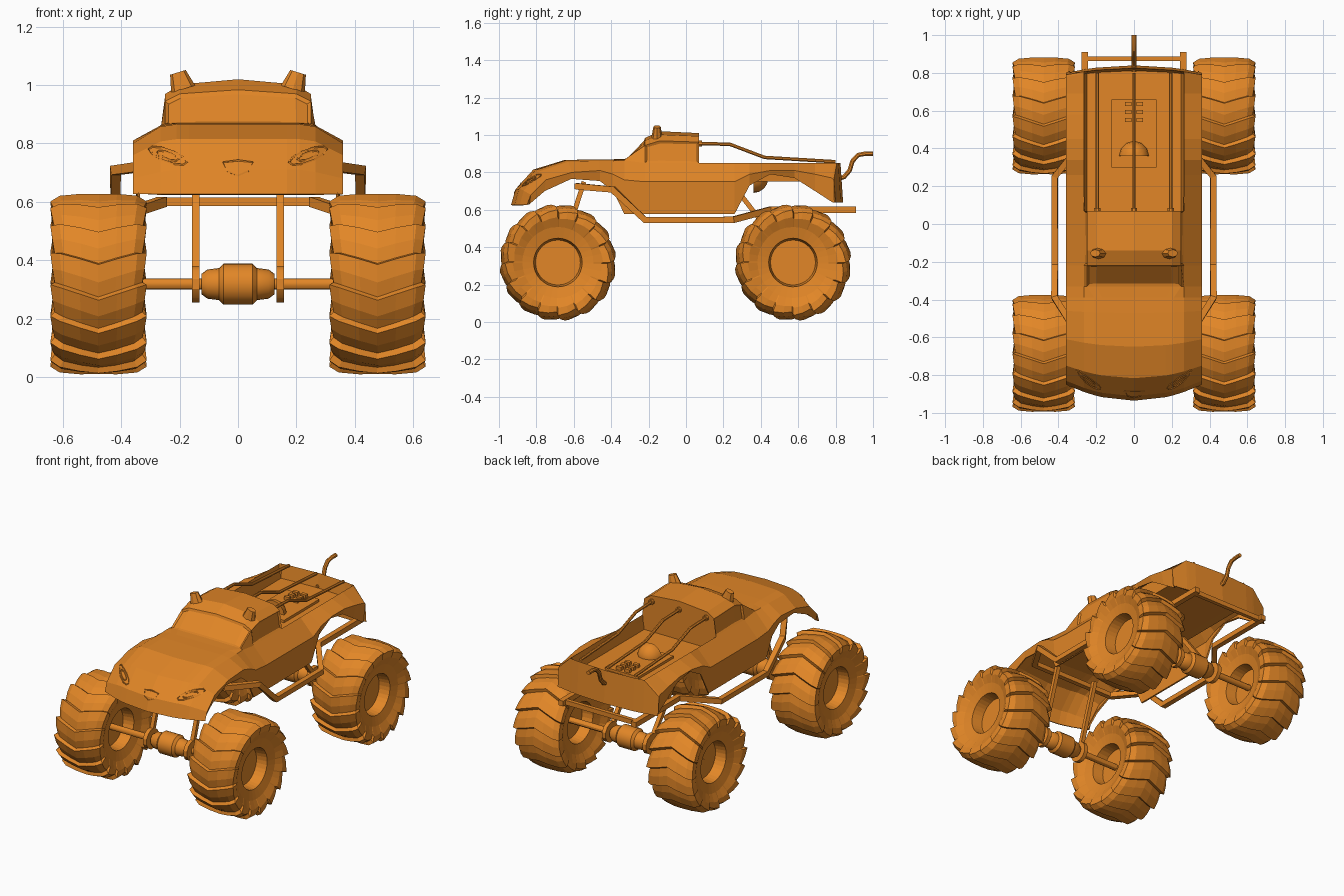
import bpy, bmesh
from math import sin, cos, pi
from mathutils import Vector, Matrix
from mathutils.bvhtree import BVHTree

default = bpy.data.objects.get("Cube")
if default:
    bpy.data.objects.remove(default, do_unlink=True)

paint = bpy.data.materials.new("orange_paint")
orange = (0.76, 0.24, 0.02, 1)
paint.use_nodes = True
paint.diffuse_color = orange
paint.node_tree.nodes["Principled BSDF"].inputs["Base Color"].default_value = orange

SIDES = ((1, "left"), (-1, "right"))


def make(name, bm, smooth=False):
    """Turn a bmesh into a painted object."""
    mesh = bpy.data.meshes.new(name)
    bm.to_mesh(mesh)
    bm.free()
    mesh.materials.append(paint)
    obj = bpy.data.objects.new(name, mesh)
    bpy.context.collection.objects.link(obj)
    if smooth:
        bpy.ops.object.select_all(action="DESELECT")
        obj.select_set(True)
        bpy.context.view_layer.objects.active = obj
        bpy.ops.object.shade_smooth_by_angle()
    return obj


def skin(bm, rows, close_rows=False, close_cols=False):
    """Bridge rows of points with quads and return the faces."""
    grid = [[bm.verts.new(p) for p in row] for row in rows]
    n, m = len(grid), len(grid[0])
    faces = {}
    for i in range(n if close_rows else n - 1):
        for j in range(m if close_cols else m - 1):
            a, b = grid[i], grid[(i + 1) % n]
            k = (j + 1) % m
            faces[i, j] = bm.faces.new((a[j], b[j], b[k], a[k]))
    return grid, faces


def tube(name, path, radius, sides=8, up=(0, 0, 1), closed=False):
    """Sweep a regular polygon along a path; round ones are smooth."""
    pts = [Vector(p) for p in path]
    rows = []
    for i, p in enumerate(pts):
        before = pts[i - 1] if i or closed else p
        after = pts[(i + 1) % len(pts)] if i + 1 < len(pts) or closed else p
        t = ((after - p).normalized() + (p - before).normalized()).normalized()
        side = t.cross(Vector(up)).normalized()
        top = side.cross(t)
        turns = [2 * pi * (k + 0.5) / sides for k in range(sides)]
        rows.append([p + radius * (side * cos(a) + top * sin(a)) for a in turns])
    bm = bmesh.new()
    grid, _ = skin(bm, rows, closed, True)
    if not closed:
        bm.faces.new(grid[0])
        bm.faces.new(grid[-1])
    bmesh.ops.recalc_face_normals(bm, faces=bm.faces)
    return make(name, bm, sides > 4)


def box(name, centre, size):
    bm = bmesh.new()
    matrix = Matrix.Translation(centre) @ Matrix.Diagonal((*size, 1))
    bmesh.ops.create_cube(bm, size=1, matrix=matrix)
    return make(name, bm)


# Body side: y, lip and waist heights; the cab wall and tail repeat a station
BED = .76
nose_lip, tail_lip, sill = .626, .64, .578
bonnet = [(-.85, nose_lip, nose_lip, nose_lip), (-.83, .63, .68, .71),
          (-.75, .7, .76, .815), (-.61, .765, .8, .866),
          (-.46, .754, .81, .87), (-.39, .7, .79, .87)]
cab = [(-.33, .76, .872), (-.22, .75, .984), (-.14, .75, 1.02), (.07, .75, 1.01)]
bed = [(.07, sill, .75), (.26, sill, .75), (.34, .73, .79), (.45, .79, .81),
       (.58, .77, .81), (.69, .7, .79), (.78, tail_lip, .77)]
stations = [(y, lip, waist, top, top) for y, lip, waist, top in bonnet]
stations += [(y, sill, waist, top - (top - .86) * .32, top) for y, waist, top in cab]
stations += [(y, lip, waist, BED, BED) for y, lip, waist in bed]
stations += [(.79, tail_lip, BED, .85, .85), (.8,) + (tail_lip,) * 4]


def section(y, lip, waist, edge, crown):
    """Left half from lip to crown, mirrored, with bowed nose and tail."""
    shoulder = .85 if -.3 < y < .795 else min(edge, crown - .008)
    shoulder = max(shoulder, lip)
    roof = .25 if y > -.35 else .21
    half = [(.345, lip), (.36, waist), (.265, shoulder), (roof, edge),
            (roof * .8, edge + .65 * (crown - edge)), (0, crown)]
    bow = min(0, (y + .4) * .19) + max(0, (y - .7) * .4)
    outline = half + [(-x, z) for x, z in half[-2::-1]]
    return [(x, y + bow * (1 - (x / .36) ** 2), z) for x, z in outline]


bm = bmesh.new()
_, faces = skin(bm, [section(*s) for s in stations])
bmesh.ops.remove_doubles(bm, verts=bm.verts, dist=.0005)
bm.normal_update()
surface = BVHTree.FromBMesh(bm)
# Recessed windscreen and side windows
windscreen = [(6, j) for j in range(3, 7)]
side_windows = [[(row, column) for row in (7, 8)] for column in (2, 7)]
for group in (windscreen, *side_windows):
    glass = [faces[key] for key in group]
    bmesh.ops.inset_region(bm, faces=glass, thickness=.014, depth=-.008)
body = make("body_shell", bm)
shell = body.modifiers.new("thickness", "SOLIDIFY")
shell.thickness = .01
shell.offset = -1


def nose_outline(name, outline):
    """Raised line laid on the nose surface."""
    path = []
    for x, z in outline:
        hit = surface.ray_cast(Vector((x, -2, z)), Vector((0, 1, 0)))[0]
        if hit:
            path.append(hit)
    if len(path) > 2:
        tube(name, path, .004, 4, (0, 1, 0), True)


# Headlights are slanted almonds, the grille a small shield
for side, label in SIDES:
    for size, part in ((1, "headlight_rim"), (.55, "headlight_lens")):
        almond = []
        for k in range(10):
            a = 2 * pi * k / 10
            u, v = size * .065 * cos(a), size * .022 * sin(a)
            almond.append((side * (.24 + u), .758 + v + u * .35))
        nose_outline(label + "_" + part, almond)
shield = [(0, .742), (.05, .735), (.035, .705), (0, .69)]
nose_outline("front_grille", shield + [(-x, z) for x, z in shield[2:0:-1]])


def lathe(name, profile, cy, steps, smooth):
    """Turn a profile of (x, radius) around an axle at cy."""
    rows = []
    for k in range(steps):
        a = 2 * pi * k / steps
        rows.append([(x, cy + r * cos(a), AXLE + r * sin(a)) for x, r in profile])
    bm = bmesh.new()
    skin(bm, rows, close_rows=True)
    bmesh.ops.recalc_face_normals(bm, faces=bm.faces)
    return make(name, bm, smooth)


def mirrored(half):
    return [(-x, r) for x, r in half] + half[::-1]


# Tyres with stepped chevron lugs and recessed rims
AXLE = .318
LUGS = 16
tyre = mirrored([(.05, .001), (.05, .12), (.12, .13), (.135, .19), (.155, .235),
                 (.155, .27), (.125, .29), (.06, .298), (.001, .3)])


def wheel(name, cx, cy):
    pitch = 2 * pi / LUGS
    rows = []
    for lug in range(LUGS):
        for part, lift in ((0, .013), (.5, .004), (.93, -.006)):
            row = []
            for x, r in tyre:
                tread = max(0, min(1, (r - .2) / .06))
                angle = pitch * (lug + part + .45 * (1 - abs(x) / .16) * tread)
                rad = r + lift * tread
                wide = x * (1 + 5 * lift * tread)
                row.append((cx + wide, cy - rad * sin(angle), AXLE + rad * cos(angle)))
            rows.append(row)
    bm = bmesh.new()
    skin(bm, rows, close_rows=True)
    bmesh.ops.recalc_face_normals(bm, faces=bm.faces)
    make(name, bm)


# Axles with differentials, wheels and slanted struts
casing = mirrored([(.125, .02), (.125, .035), (.105, .05), (.065, .055), (.05, .07)])
for end, cy, mount in (("front", -.685, (-.545, .75)), ("rear", .572, (.285, .69))):
    tube(end + "_axle", [(-.45, cy, AXLE), (.45, cy, AXLE)], .02, 12)
    lathe(end + "_differential", casing, cy, 20, True)
    for side, label in SIDES:
        prefix = label + "_" + end
        wheel(prefix + "_wheel", side * .478, cy)
        x = side * .145
        tube(prefix + "_strut", [(x, cy, AXLE), (x, *mount)], .018, 4)
        tube(prefix + "_strut_eye", [(x - .013, cy, AXLE), (x + .013, cy, AXLE)], .065, 12)

# Side frame rails, bumper and roof lamps
rail = [(.26, .91, .6), (.26, .45, .6), (.42, .25, .546),
        (.42, -.22, .546), (.42, -.39, .708), (.3, -.58, .725)]
for side, label in SIDES:
    tube(label + "_frame_rail", [(side * x, y, z) for x, y, z in rail], .024, 4)
    bm = bmesh.new()
    place = (Matrix.Translation((side * .197, -.155, 1.015))
             @ Matrix.Rotation(side * .3, 4, "Y") @ Matrix.Diagonal((1, .7, 1, 1)))
    bmesh.ops.create_cone(bm, cap_ends=True, segments=8, radius1=.043,
                          radius2=.028, depth=.06, matrix=place)
    make(label + "_roof_lamp", bm)
box("rear_bumper_bar", (0, .875, .6), (.52, .025, .03))
box("front_frame_bar", (0, -.58, .725), (.62, .03, .03))

# Bed tubes running from the cab to the tail
bar = [(.06, .955), (.235, .95), (.42, .88), (.8, .857)]
for x, label in ((-.195, "right"), (0, "centre"), (.195, "left")):
    tube(label + "_bed_tube", [(x, y, z) for y, z in bar], .01)
    tube(label + "_bed_tube_collar", [(x, .065, .955), (x, .085, .955)], .018)

# Engine cover with scoop and vents
box("engine_cover", (0, .48, .768), (.24, .36, .016))
bm = bmesh.new()
bmesh.ops.create_uvsphere(bm, u_segments=12, v_segments=8, radius=.08,
                          matrix=Matrix.Translation((0, .36, .77)))
cut = bmesh.ops.bisect_plane(bm, geom=bm.verts[:] + bm.edges[:] + bm.faces[:],
                             plane_co=(0, .36, 0), plane_no=(0, -1, 0),
                             clear_outer=True)
rim = [e for e in cut["geom_cut"] if isinstance(e, bmesh.types.BMEdge)]
bmesh.ops.holes_fill(bm, edges=rim)
make("engine_scoop", bm, True)
for row in range(3):
    for side, label in SIDES:
        box(label + "_engine_vent", (side * .03, .55 + row * .043, .784),
            (.036, .022, .025))

# Curved tail pipe
pipe = [(.81, .765), (.845, .775), (.875, .81), (.89, .86),
        (.92, .893), (.96, .9), (1, .9)]
tube("tail_pipe", [(0, y, z) for y, z in pipe], .013)
